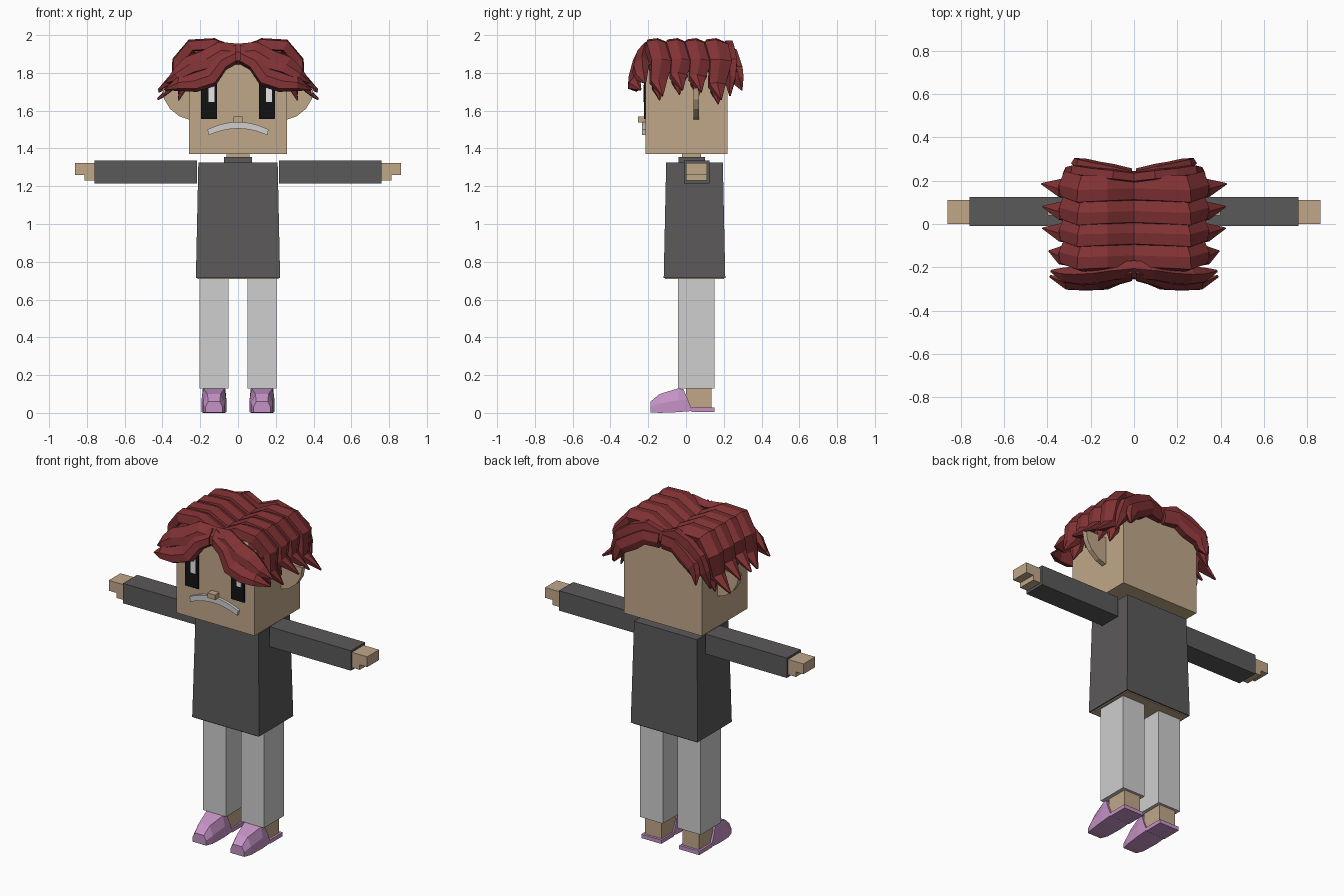
import bpy, bmesh, math
from mathutils import Vector

cube = bpy.data.objects.get("Cube")
if cube:
    bpy.data.objects.remove(cube, do_unlink=True)


def material(name, r, g, b):
    m = bpy.data.materials.new(name)
    m.use_nodes = True
    m.diffuse_color = (r, g, b, 1)
    m.node_tree.nodes["Principled BSDF"].inputs["Base Color"].default_value = (r, g, b, 1)
    return m


SKIN = material("skin", 0.53, 0.39, 0.25)
HAIR = material("red hair", 0.22, 0.032, 0.035)
SHIRT = material("charcoal cloth", 0.105, 0.1, 0.1)
TROUSER = material("light grey cloth", 0.62, 0.62, 0.62)
SHOE = material("lilac shoe", 0.56, 0.29, 0.56)
BLACK = material("eye black", 0.006, 0.006, 0.006)
WHITE = material("eye white", 0.85, 0.85, 0.85)


def build(name, verts, faces, mat, mirror=False):
    mesh = bpy.data.meshes.new(name)
    bm = bmesh.new()
    vs = [bm.verts.new(v) for v in verts]
    for f in faces:
        bm.faces.new([vs[i] for i in f])
    bmesh.ops.recalc_face_normals(bm, faces=bm.faces)
    bm.to_mesh(mesh)
    bm.free()
    mesh.materials.append(mat)
    ob = bpy.data.objects.new(name, mesh)
    bpy.context.collection.objects.link(ob)
    if mirror:
        ob.modifiers.new("Mirror", 'MIRROR').use_mirror_merge = False
    return ob


def loft(name, rings, mat, mirror=False):
    """Skin a list of equal rings and cap both ends."""
    n = len(rings[0])
    faces = [list(range(n)), [(len(rings) - 1) * n + i for i in range(n)]]
    for r in range(len(rings) - 1):
        for i in range(n):
            j = (i + 1) % n
            faces.append([r * n + i, r * n + j, (r + 1) * n + j, (r + 1) * n + i])
    return build(name, [v for ring in rings for v in ring], faces, mat, mirror)


def box(name, x, y, z, mat, mirror=False, flare=0.0):
    """Box from ranges; flare widens the bottom."""
    def ring(h, e):
        return [(x[0] - e, y[0] - e, h), (x[1] + e, y[0] - e, h),
                (x[1] + e, y[1] + e, h), (x[0] - e, y[1] + e, h)]
    return loft(name, [ring(z[0], flare), ring(z[1], 0)], mat, mirror)


def plate(name, outline, y, mat, mirror=False):
    """Outline in x and z, extruded between two y values."""
    return loft(name, [[(px, d, pz) for px, pz in outline] for d in y], mat, mirror)


# Head, neck and ears
box("head", (-0.26, 0.26), (-0.215, 0.22), (1.37, 1.87), SKIN)
box("neck", (-0.06, 0.06), (-0.02, 0.08), (1.3, 1.38), SKIN)
plate("ear", [(0.25, 1.55), (0.31, 1.57), (0.36, 1.61), (0.39, 1.66), (0.4, 1.72), (0.25, 1.72)],
      (0.04, 0.07), SKIN, True)

# Face
box("eye", (0.11, 0.196), (-0.223, -0.214), (1.555, 1.77), BLACK, True)
for side, x in (("right", -0.14), ("left", 0.165)):
    box(side + "_eye_highlight", (x - 0.016, x + 0.016), (-0.228, -0.222), (1.645, 1.735), WHITE)
box("nose", (-0.025, 0.025), (-0.255, -0.21), (1.538, 1.568), SKIN)
steps = [i / 6 for i in range(-6, 7)]
upper = [(0.162 * t, 1.54 - 0.04 * t * t) for t in steps]
lower = [(0.155 * t, 1.505 - 0.035 * t * t) for t in reversed(steps)]
plate("mouth", upper + lower, (-0.232, -0.21), TROUSER)

# Torso, arms and hands
box("torso", (-0.21, 0.21), (-0.105, 0.195), (0.715, 1.325), SHIRT, flare=0.013)
box("hips", (-0.215, 0.215), (-0.11, 0.2), (0.709, 0.72), SKIN)
box("collar", (-0.075, 0.075), (-0.04, 0.1), (1.32, 1.355), SHIRT)
box("sleeve", (0.218, 0.76), (-0.01, 0.125), (1.215, 1.335), SHIRT, True)
plate("hand", [(0.75, 1.23), (0.812, 1.23), (0.812, 1.26), (0.862, 1.26), (0.862, 1.322), (0.75, 1.322)],
      (0, 0.112), SKIN, True)

# Legs and feet
box("trouser_leg", (0.05, 0.203), (-0.042, 0.15), (0.13, 0.712), TROUSER, True)
box("ankle", (0.07, 0.18), (0.0, 0.135), (0.02, 0.14), SKIN, True)
box("heel_sole", (0.06, 0.193), (0.03, 0.15), (0.005, 0.028), SHOE, True)


def shoe_ring(y, bottom, top, half, top_half):
    c, mid = 0.127, bottom + 0.5 * (top - bottom)
    return [(c - half, y, bottom), (c + half, y, bottom), (c + half, y, mid),
            (c + top_half, y, top), (c - top_half, y, top), (c - half, y, mid)]


shoe = loft("shoe", [shoe_ring(-0.187, 0.003, 0.06, 0.045, 0.03),
                     shoe_ring(-0.14, 0.0, 0.1, 0.058, 0.035),
                     shoe_ring(-0.04, 0.004, 0.13, 0.066, 0.055),
                     shoe_ring(0.0, 0.01, 0.125, 0.066, 0.06)], SHOE, True)
# Slant the back opening down to the heel
for v in shoe.data.vertices:
    if v.co.y > -0.001:
        v.co.y = 0.035 - 0.42 * (v.co.z - 0.01)

# Hair locks: wavy tapering strips with a stepped cross-section
SECTION = [(-0.5, -0.35), (-0.42, 0.4), (0.0, 0.5), (0.5, 0.1), (0.4, -0.5)]
TAPER = [1.0, 1.0, 1.08, 1.0, 0.75, 0.06]


def lock(name, path, wide, width, thick):
    pts = [Vector(p) for p in path]
    rings = []
    for i, p in enumerate(pts):
        t = (pts[min(i + 1, len(pts) - 1)] - pts[max(i - 1, 0)]).normalized()
        if i == 0:
            t = Vector((1, 0, 0))
        n = t.cross(Vector(wide)).normalized()
        w = n.cross(t)
        if n.dot(Vector((p.x, p.y * 2, 1)) if abs(wide[1]) > 0.5 else Vector((0, p.y, 0))) < 0:
            n = -n
        k = TAPER[i]
        wave = 0.008 * math.sin(i * 2.4)
        rings.append([p + w * (a * width * k + wave) + n * (b * thick * min(1, k + 0.1))
                      for a, b in SECTION])
    return loft(name, rings, HAIR, True)


# Locks over the crown and down each side: y, tip drop, tip reach
for i, (y, drop, reach) in enumerate([(-0.145, 0.0, 0.39), (-0.04, 0.03, 0.42),
                                      (0.06, 0.02, 0.42), (0.165, -0.02, 0.425)]):
    lock(f"side_lock_{i + 1}",
         [(0, y, 1.885), (0.13, y - 0.01, 1.95), (0.245, y, 1.945), (0.315, y + 0.01, 1.86),
          (0.325, y, 1.755 + drop), (reach, y + 0.025, 1.68 + drop)],
         (0, 1, 0), 0.125, 0.07)
    # Short tuft hanging beneath each side lock
    lock(f"side_tuft_{i + 1}",
         [(0.2, y, 1.89), (0.25, y, 1.88), (0.285, y, 1.84), (0.29, y, 1.78),
          (0.29, y, 1.72 + drop), (0.315, y + 0.01, 1.655 + drop)],
         (0, 1, 0), 0.09, 0.05)

# Fringe swept outward from the parting
lock("upper_fringe",
     [(0, -0.215, 1.9), (0.09, -0.225, 1.905), (0.17, -0.235, 1.87), (0.25, -0.245, 1.83),
      (0.32, -0.24, 1.79), (0.385, -0.215, 1.75)], (0, 0.3, 1), 0.11, 0.07)
lock("lower_fringe",
     [(0.01, -0.23, 1.9), (0.09, -0.25, 1.855), (0.155, -0.27, 1.785), (0.23, -0.275, 1.745),
      (0.31, -0.275, 1.745), (0.39, -0.24, 1.715)], (0, 0.2, 1), 0.1, 0.065)

# Back locks swept outward from the parting
lock("upper_back_lock",
     [(0, 0.215, 1.89), (0.1, 0.225, 1.92), (0.18, 0.235, 1.9), (0.25, 0.24, 1.84),
      (0.29, 0.24, 1.77), (0.33, 0.235, 1.68)], (0, 0.3, 1), 0.1, 0.06)
lock("lower_back_lock",
     [(0.01, 0.23, 1.88), (0.1, 0.25, 1.88), (0.17, 0.265, 1.85), (0.23, 0.275, 1.8),
      (0.26, 0.28, 1.76), (0.275, 0.3, 1.71)], (0, 0.2, 1), 0.09, 0.055)
